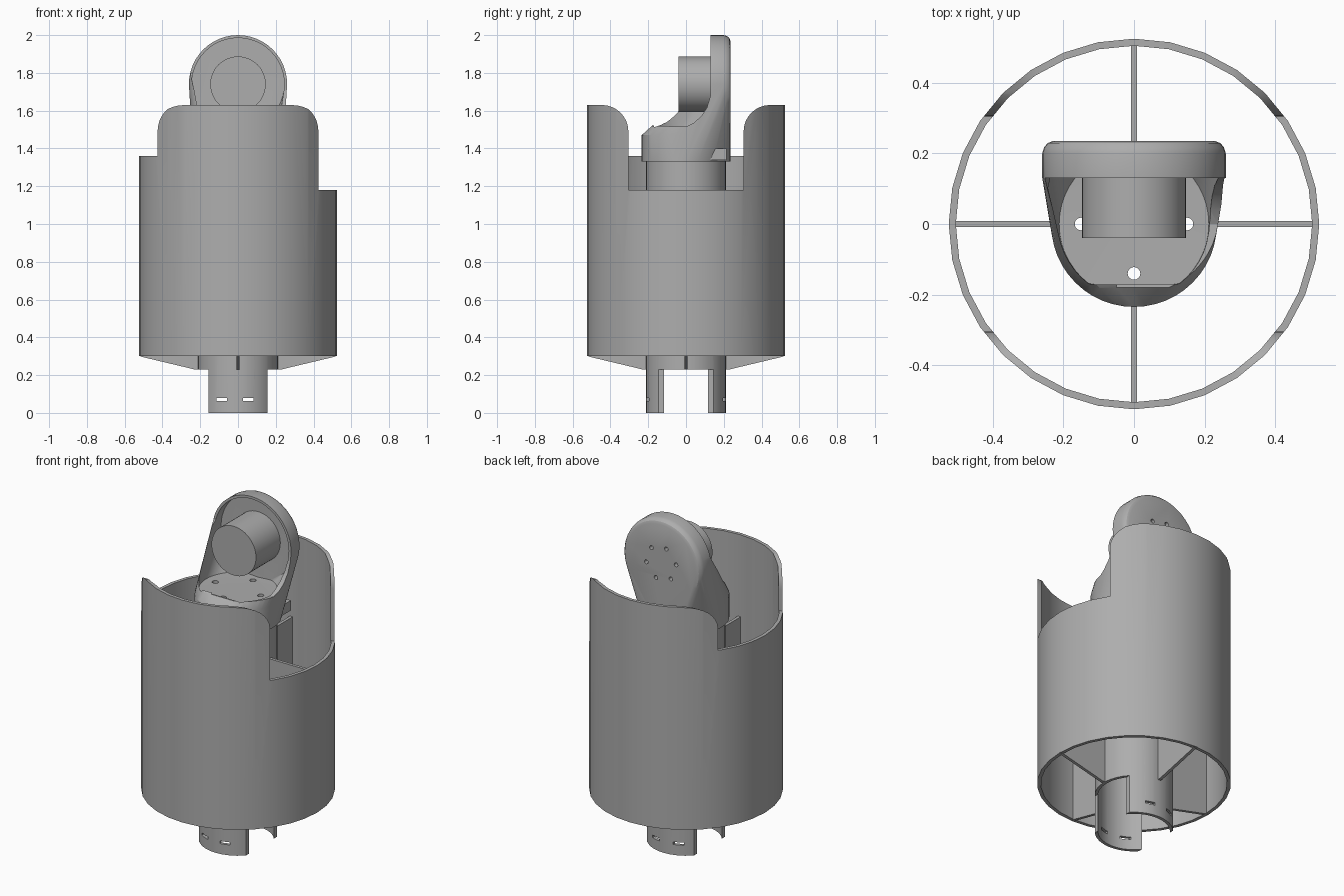
import bpy, bmesh
from math import sin, cos, pi, radians
from mathutils import Matrix, Vector

if "Cube" in bpy.data.objects:
    bpy.data.objects.remove(bpy.data.objects["Cube"])

grey = bpy.data.materials.new("plain_grey")
grey.use_nodes = True
COLOR = (0.42, 0.42, 0.42, 1)
grey.diffuse_color = COLOR
grey.node_tree.nodes["Principled BSDF"].inputs["Base Color"].default_value = COLOR


def make(name, bm):
    bmesh.ops.recalc_face_normals(bm, faces=bm.faces)
    mesh = bpy.data.meshes.new(name)
    bm.to_mesh(mesh)
    bm.free()
    mesh.materials.append(grey)
    obj = bpy.data.objects.new(name, mesh)
    bpy.context.collection.objects.link(obj)
    return obj


def box(name, x0, x1, y0, y1, z0, z1):
    bm = bmesh.new()
    mid = Vector((x0 + x1, y0 + y1, z0 + z1)) / 2
    bmesh.ops.create_cube(bm, size=1, matrix=Matrix.Translation(mid)
                          @ Matrix.Diagonal((x1 - x0, y1 - y0, z1 - z0, 1)))
    return make(name, bm)


def rod(name, r, start, end, sides=32):
    """Cylinder between two points."""
    a, b = Vector(start), Vector(end)
    turn = (b - a).to_track_quat('Z', 'Y').to_matrix().to_4x4()
    bm = bmesh.new()
    bmesh.ops.create_cone(bm, cap_ends=True, segments=sides, radius1=r, radius2=r,
                          depth=(b - a).length,
                          matrix=Matrix.Translation((a + b) / 2) @ turn)
    return make(name, bm)


def prism(name, profile, x0, x1):
    """Extrude a (y, z) outline along x."""
    bm = bmesh.new()
    face = bm.faces.new([bm.verts.new((x0, y, z)) for y, z in profile])
    new = bmesh.ops.extrude_face_region(bm, geom=[face])["geom"]
    bmesh.ops.translate(bm, vec=(x1 - x0, 0, 0),
                        verts=[v for v in new if isinstance(v, bmesh.types.BMVert)])
    return make(name, bm)


def hull(name, points):
    bm = bmesh.new()
    for p in points:
        bm.verts.new(p)
    out = bmesh.ops.convex_hull(bm, input=bm.verts)
    loose = {g for g in out["geom_interior"] + out["geom_unused"]
             if isinstance(g, bmesh.types.BMVert)}
    bmesh.ops.delete(bm, geom=list(loose), context='VERTS')
    bmesh.ops.dissolve_limit(bm, angle_limit=radians(0.5), verts=bm.verts, edges=bm.edges)
    return make(name, bm)


def cut(obj, *cutters):
    bpy.context.view_layer.objects.active = obj
    for cutter in cutters:
        mod = obj.modifiers.new("cut", 'BOOLEAN')
        mod.operation, mod.solver, mod.object = 'DIFFERENCE', 'EXACT', cutter
        bpy.ops.object.modifier_apply(modifier=mod.name)
        bpy.data.objects.remove(cutter)


def ring(r, z, n=48):
    return [(r * cos(2 * pi * i / n), r * sin(2 * pi * i / n), z) for i in range(n)]


HUB_Z = 1.74


def disc(r, y, n=48):
    return [(x, y, HUB_Z + z) for x, z, _ in ring(r, 0, n)]


# Outer shell with a round-shouldered notch on each side
shell = rod("outer_shell", 0.525, (0, 0, 0.3), (0, 0, 1.63))
cut(shell, rod("bore", 0.505, (0, 0, 0), (0, 0, 2)))


def notch(bottom, x0, x1):
    arc = [(0.445 - 0.14 * cos(a), 1.49 + 0.14 * sin(a))
           for a in (pi / 2 * i / 8 for i in range(9))]
    half = [(0.305, bottom)] + arc + [(0.445, 1.8)]
    return prism("notch", half + [(-y, z) for y, z in reversed(half)], x0, x1)


cut(shell, notch(1.18, 0.1, 0.7), notch(1.36, -0.7, -0.1))

# Centre tube ending in two slotted legs
tube = rod("centre_tube", 0.213, (0, 0, 0), (0, 0, 1.44))
cut(tube, rod("bore", 0.195, (0, 0, -1), (0, 0, 2)))
for s in (-1, 1):
    cut(tube, box("side_gap", *sorted((s * 0.155, s * 0.4)), -0.4, 0.4, -0.1, 0.23))
for x in (-0.085, 0.055):
    cut(tube, box("slot", x - 0.028, x + 0.028, -0.4, 0.4, 0.062, 0.078))

# Four fins joining the tube to the shell
fins = []
for i in range(4):
    fin = prism("fin_%d" % (i + 1),
                [(0.2, 0.23), (0.23, 0.23), (0.515, 0.298), (0.515, 1.14), (0.2, 1.14)],
                -0.009, 0.009)
    fin.data.transform(Matrix.Rotation(i * pi / 2, 4, 'Z'))
    fins.append(fin)

# Head: a round socket blending up into an upright disc
plate_foot = [(s * x, y, 1.33) for s in (-1, 1) for x, y in ((0.1, 0.232), (0.13, 0.21))]
head = hull("head", ring(0.235, 1.33) + ring(0.235, 1.47) + plate_foot
            + disc(0.26, 0.13) + disc(0.26, 0.2) + disc(0.255, 0.217)
            + disc(0.245, 0.229) + disc(0.23, 0.235))
bowl = [(x, min(max(y, -0.172), 0.19), z)
        for x, y, z in ring(0.212, 1.5) + ring(0.215, 1.58)]
cut(head, hull("hollow", bowl + disc(0.245, 0.19) + disc(0.245, 0.1)))

# Head rims: low and curved on one side, high and sloping on the other
front = [(-0.4, 2.1), (-0.4, 1.33), (-0.235, 1.47), (-0.18, 1.52)]
low_rim = front + [(0, 1.515), (0.04, 1.535), (0.08, 1.57), (0.11, 1.615), (0.13, 1.68)]
high_rim = front + [(-0.03, 1.63), (0.06, 1.72), (0.13, 1.8)]
cut(head, prism("low_cut", low_rim + [(0.13, 2.1)], -0.05, 0.5),
    prism("high_cut", high_rim + [(0.13, 2.1)], -0.5, 0))
cut(head, rod("socket", 0.195, (0, 0, 1.2), (0, 0, 1.46)))

# Floor holes and screw holes
for x, y in ((0.15, 0), (-0.15, 0), (0, 0.14), (0, -0.14)):
    cut(head, rod("floor_hole", 0.018, (x, y, 1.4), (x, y, 1.56), 16))
for i in range(6):
    a = radians(110 + 60 * i)
    x, z = 0.1 * cos(a), HUB_Z + 0.1 * sin(a)
    cut(head, rod("screw_hole", 0.012, (x, 0.205, z), (x, 0.3, z), 16))

# Motor drum and small side tab
drum = rod("motor_drum", 0.147, (0, -0.04, HUB_Z), (0, 0.2, HUB_Z), 48)
tab = box("side_tab", 0.14, 0.2, 0.11, 0.215, 1.34, 1.4)

# Shading
bpy.ops.object.select_all(action='DESELECT')
for obj in [shell, tube, head, drum]:
    obj.select_set(True)
bpy.context.view_layer.objects.active = shell
bpy.ops.object.shade_smooth_by_angle(angle=radians(25))
